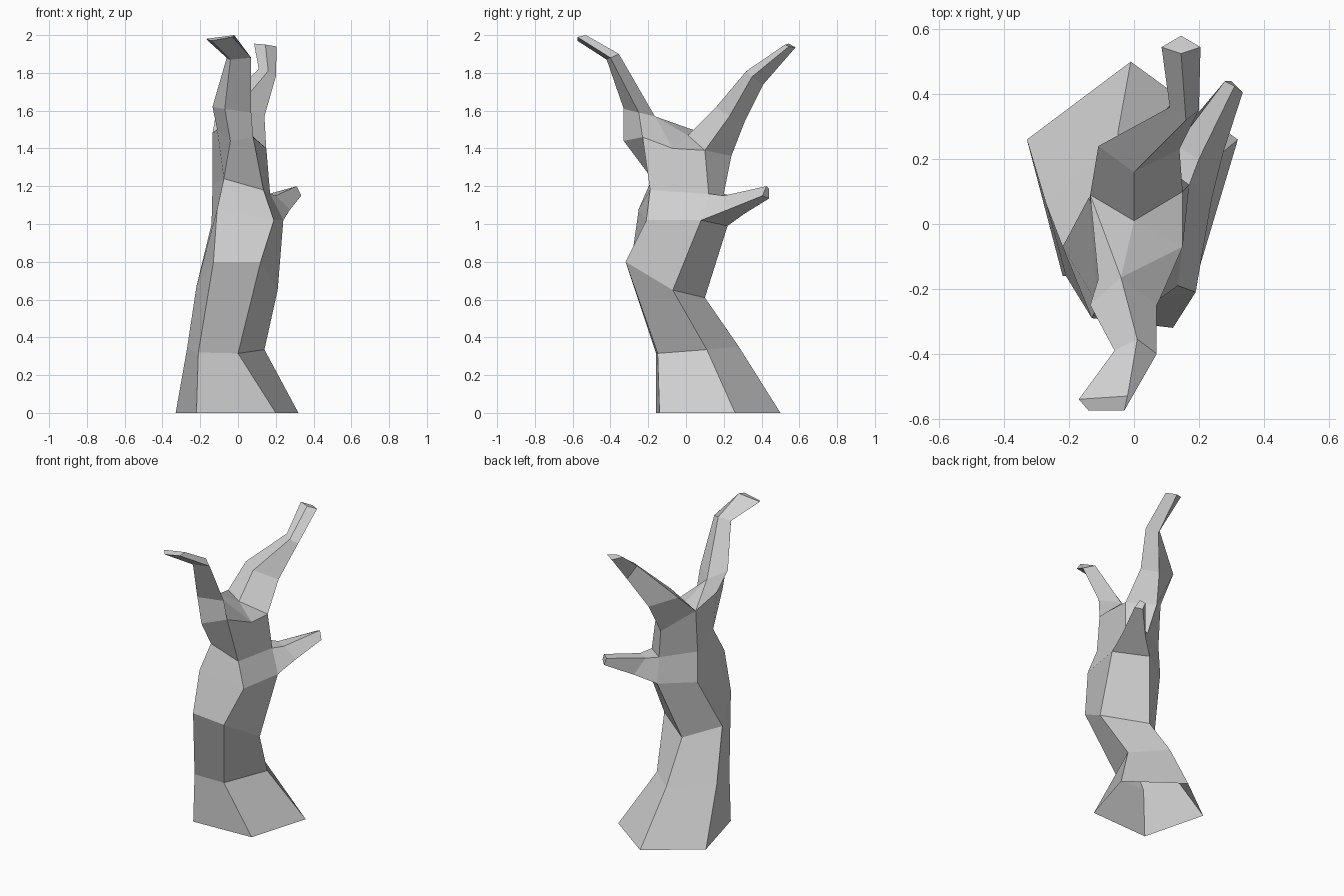
import bpy
import bmesh

# Remove the default cube only
default_cube = bpy.data.objects.get("Cube")
if default_cube:
    bpy.data.objects.remove(default_cube, do_unlink=True)

# One flat colour for the whole dead tree
bark = bpy.data.materials.new("bark_grey")
bark.use_nodes = True
bark_colour = (.63, .63, .63, 1)
bark.diffuse_color = bark_colour
bark.node_tree.nodes["Principled BSDF"].inputs["Base Color"].default_value = bark_colour

bm = bmesh.new()


def ring(*points):
    """Add one cross-section and return its vertices."""
    return [bm.verts.new(point) for point in points]


def bridge(lower, upper, skip=()):
    """Join two cross-sections of equal length, leaving skipped sides open."""
    count = len(lower)
    for side in range(count):
        if side not in skip:
            following = (side + 1) % count
            bm.faces.new((lower[side], lower[following], upper[following], upper[side]))


def loft(sections, cap_end=True):
    """Bridge a chain of cross-sections and close the far end."""
    for lower, upper in zip(sections, sections[1:]):
        bridge(lower, upper)
    if cap_end:
        bm.faces.new(sections[-1])


# Trunk: five-sided sections in the order front-right-side corner round to the back,
# open underneath where it meets the ground
foot = ring((-.22, -.16, 0), (.2, -.14, 0), (.32, .26, 0), (-.01, .5, 0), (-.33, .26, 0))
ankle = ring((-.21, -.16, .32), (0, -.15, .315), (.14, .11, .335), (-.05, .28, .35), (-.27, .06, .34))
bend = ring((-.13, -.29, .8), (.12, -.32, .8), (.21, -.07, .65), (-.04, .1, .61), (-.22, -.07, .67))
waist = ring((-.11, -.25, 1.08), (.19, -.21, 1.02), (.24, .08, 1.02), (.06, .22, .99), (-.14, .08, 1))
neck = ring((-.075, -.18, 1.24), (.135, -.19, 1.18), (.17, .12, 1.16), (.06, .2, 1.16), (-.135, .07, 1.2))
loft([foot, ankle, bend, waist], cap_end=False)
stub_side = 2
bridge(waist, neck, skip=[stub_side])

# Fork: rim where the trunk splits, with a crotch point in the middle
rim_front, rim_front_left = ring((-.04, -.33, 1.44), (.08, -.23, 1.46))
rim_left, rim_back_left = ring((.15, -.07, 1.4), (.15, .1, 1.39))
rim_back, rim_right, rim_front_right = ring((.02, .24, 1.36), (-.135, .09, 1.48), (-.11, -.17, 1.5))
crotch, = ring((0, .01, 1.47))
neck_front, neck_front_left, neck_left, neck_back, neck_right = neck
for corners in (
    (neck_front, neck_front_left, rim_front_left, rim_front),
    (neck_front_left, neck_left, rim_back_left, rim_left, rim_front_left),
    (neck_left, neck_back, rim_back, rim_back_left),
    (neck_back, neck_right, rim_right, rim_back),
    (neck_right, neck_front, rim_front, rim_front_right, rim_right),
    (rim_left, rim_back_left, crotch),
):
    bm.faces.new(corners)

# Front branch: rises from the fork, then hooks forward
front_root = ring((-.07, -.33, 1.61), (.07, -.25, 1.59), (-.04, -.165, 1.57), (-.135, -.25, 1.62))
front_elbow = ring((-.04, -.42, 1.87), (.07, -.4, 1.88), (.01, -.355, 1.9), (-.06, -.39, 1.88))
front_tip = ring((-.14, -.575, 1.97), (-.03, -.575, 1.99), (-.02, -.53, 2), (-.17, -.54, 1.98))
root_front, root_left, root_back, root_right = front_root
for corners in (
    (rim_front, rim_front_left, root_left, root_front),
    (rim_front_left, rim_left, root_back, root_left),
    (rim_left, crotch, root_back),
    (crotch, rim_right, root_back),
    (rim_right, rim_front_right, root_right, root_back),
    (rim_front_right, rim_front, root_front, root_right),
):
    bm.faces.new(corners)
loft([front_root, front_elbow, front_tip])

# Back branch: leans backwards and tapers
back_base = [crotch, rim_back_left, rim_back, rim_right]
back_root = ring((0, .16, 1.62), (.14, .23, 1.57), (.06, .31, 1.54), (-.11, .24, 1.62))
back_elbow = ring((.16, .32, 1.81), (.2, .35, 1.78), (.15, .41, 1.74), (.11, .36, 1.82))
back_tip = ring((.145, .525, 1.95), (.205, .545, 1.94), (.145, .58, 1.935), (.085, .545, 1.955))
loft([back_base, back_root, back_elbow, back_tip])

# Broken stub: grows out of the open side between waist and neck
stub_base = [waist[stub_side], waist[stub_side + 1], neck_back, neck_left]
stub_middle = ring((.275, .22, 1.075), (.17, .31, 1.055), (.13, .24, 1.15), (.2, .2, 1.15))
stub_tip = ring((.335, .405, 1.15), (.3, .44, 1.135), (.28, .44, 1.185), (.31, .425, 1.2))
loft([stub_base, stub_middle, stub_tip])

# Finish the mesh with flat faces
bmesh.ops.recalc_face_normals(bm, faces=bm.faces[:])
mesh = bpy.data.meshes.new("tree_trunk")
bm.to_mesh(mesh)
bm.free()
mesh.materials.append(bark)
tree_trunk = bpy.data.objects.new("tree_trunk", mesh)
bpy.context.scene.collection.objects.link(tree_trunk)
